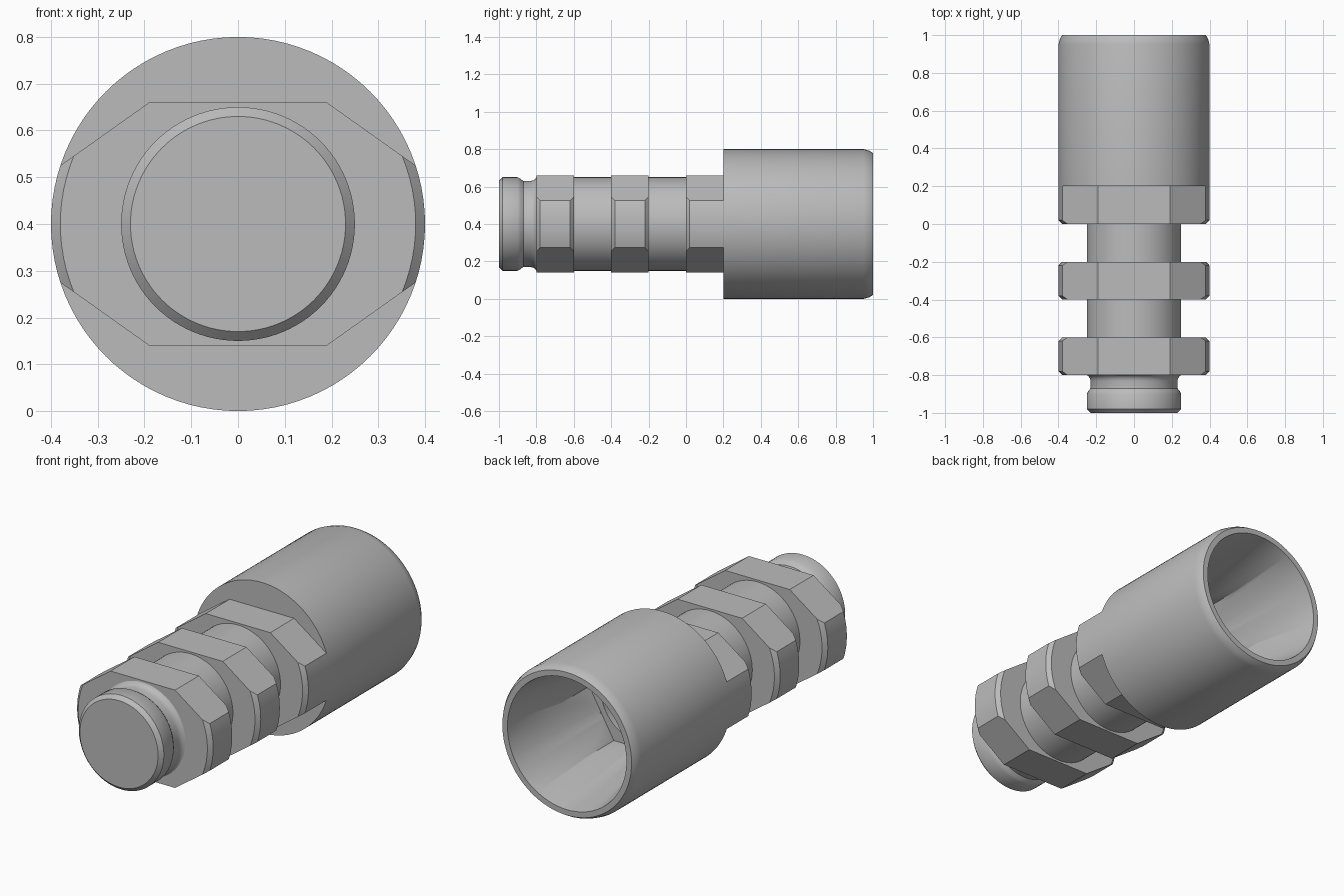
import bpy, bmesh, math
from mathutils import Matrix, Vector

cube = bpy.data.objects.get("Cube")
if cube:
    bpy.data.objects.remove(cube, do_unlink=True)

AXIS_Z = 0.4
SEGMENTS = 96

steel = bpy.data.materials.new("grey steel")
steel.use_nodes = True
grey = (0.5, 0.5, 0.5, 1)
steel.diffuse_color = grey
steel.node_tree.nodes["Principled BSDF"].inputs["Base Color"].default_value = grey


def make_object(name, bm):
    bmesh.ops.recalc_face_normals(bm, faces=bm.faces)
    mesh = bpy.data.meshes.new(name)
    bm.to_mesh(mesh)
    bm.free()
    mesh.materials.append(steel)
    obj = bpy.data.objects.new(name, mesh)
    bpy.context.collection.objects.link(obj)
    return obj


def lathe(name, profile):
    """Revolve (y, radius) points about the lengthwise axis."""
    bm = bmesh.new()
    verts = [bm.verts.new((r, y, AXIS_Z)) for y, r in profile]
    edges = [bm.edges.new(pair) for pair in zip(verts, verts[1:])]
    bmesh.ops.spin(bm, geom=verts + edges, cent=(0, 0, AXIS_Z), axis=(0, 1, 0),
                   angle=math.tau, steps=SEGMENTS, use_duplicate=False)
    bmesh.ops.remove_doubles(bm, verts=bm.verts, dist=0.0001)
    return make_object(name, bm)


def prism(name, outline, y0, y1):
    """Extrude an (x, z) outline along y."""
    bm = bmesh.new()
    face = bm.faces.new([bm.verts.new((x, y0, AXIS_Z + z)) for x, z in outline])
    ext = bmesh.ops.extrude_face_region(bm, geom=[face])
    moved = [v for v in ext["geom"] if isinstance(v, bmesh.types.BMVert)]
    bmesh.ops.translate(bm, verts=moved, vec=(0, y1 - y0, 0))
    return make_object(name, bm)


def boolean(obj, tool, operation):
    """Apply a boolean and discard the tool."""
    mod = obj.modifiers.new("cut", "BOOLEAN")
    mod.operation = operation
    mod.solver = "EXACT"
    mod.object = tool
    bpy.context.view_layer.objects.active = obj
    bpy.ops.object.modifier_apply(modifier=mod.name)
    bpy.data.objects.remove(tool, do_unlink=True)


def smooth(obj, degrees=36):
    bpy.ops.object.select_all(action="DESELECT")
    obj.select_set(True)
    bpy.context.view_layer.objects.active = obj
    bpy.ops.object.shade_smooth_by_angle(angle=math.radians(degrees))


# Turned body: nose with groove, neck, sleeve, tapered mouth and blind bore
body = lathe("body", [
    (-1, 0), (-1, 0.23), (-0.98, 0.25), (-0.9, 0.25), (-0.885, 0.242),
    (-0.87, 0.23), (-0.83, 0.23), (-0.815, 0.234), (-0.805, 0.242), (-0.8, 0.25),
    (0.2, 0.25), (0.2, 0.4), (0.95, 0.4), (0.98, 0.392), (1, 0.38), (1, 0.35),
    (0.405, 0.251), (0.405, 0.22), (0.2, 0.22), (0.2, 0)])

# Hexagonal seat at the bottom of the mouth
hex_radius = 0.25 / math.cos(math.pi / 6)
hexagon = [(hex_radius * math.cos(i * math.pi / 3), hex_radius * math.sin(i * math.pi / 3))
           for i in range(6)]
boolean(body, prism("seat_cutter", hexagon, 0.4, 0.7), "DIFFERENCE")
smooth(body)

# Wide wrench collars: six-sided outline trimmed by a chamfered cylinder
outline = [(0.19, 0.26), (0.556, 0), (0.19, -0.26), (-0.19, -0.26), (-0.556, 0), (-0.19, 0.26)]
collars = [("front_collar", -0.8, -0.6, 0.38),
           ("middle_collar", -0.4, -0.2, 0.38),
           ("rear_collar", 0, 0.2, 0.4)]
for name, y0, y1, end_radius in collars:
    collar = prism(name, outline, y0, y1)
    trim = [(y0 - 0.02, 0), (y0 - 0.02, 0.36), (y0 + 0.02, 0.4)]
    if end_radius < 0.4:
        trim += [(y1 - 0.02, 0.4), (y1 + 0.02, 0.36), (y1 + 0.02, 0)]
    else:
        trim += [(y1 + 0.02, 0.4), (y1 + 0.02, 0)]
    boolean(collar, lathe("trim_cutter", trim), "INTERSECT")
    smooth(collar, 30)
